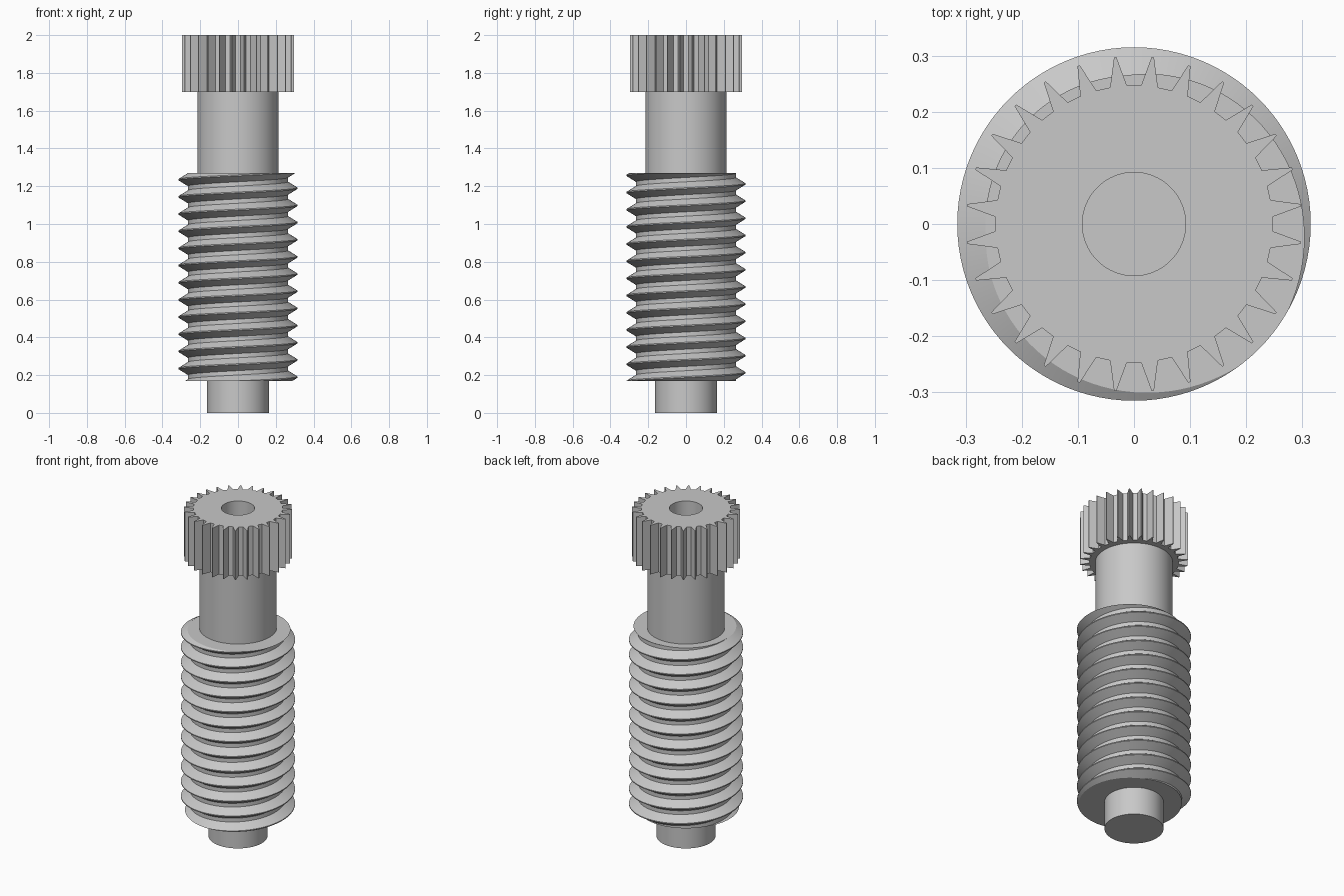
import bpy
import bmesh
from math import cos, sin, pi, radians
from mathutils import Vector

if "Cube" in bpy.data.objects:
    bpy.data.objects.remove(bpy.data.objects["Cube"])

# Single plain grey metal
steel = bpy.data.materials.new("grey_steel")
steel.use_nodes = True
GREY = (0.58, 0.58, 0.58, 1)
steel.diffuse_color = GREY
steel.node_tree.nodes["Principled BSDF"].inputs["Base Color"].default_value = GREY

THREAD_BOTTOM, THREAD_TOP, GEAR_BOTTOM, TOP = 0.17, 1.27, 1.70, 2.0


def polar(r, a, z):
    return Vector((r * cos(a), r * sin(a), z))


def finish(bm, name):
    bmesh.ops.recalc_face_normals(bm, faces=bm.faces)
    mesh = bpy.data.meshes.new(name)
    bm.to_mesh(mesh)
    bm.free()
    mesh.materials.append(steel)
    obj = bpy.data.objects.new(name, mesh)
    bpy.context.collection.objects.link(obj)
    bpy.ops.object.select_all(action='DESELECT')
    obj.select_set(True)
    bpy.context.view_layer.objects.active = obj
    bpy.ops.object.shade_smooth_by_angle(angle=radians(25))


def cylinder(name, radius, z0, z1, sides=96):
    bm = bmesh.new()
    bmesh.ops.create_cone(bm, cap_ends=True, segments=sides, radius1=radius,
                          radius2=radius, depth=z1 - z0)
    bmesh.ops.translate(bm, verts=bm.verts, vec=(0, 0, (z0 + z1) / 2))
    finish(bm, name)


def worm_thread(pitch=0.0909, root=0.265, crest=0.315, crest_z=0.1895, columns=96):
    """Right-handed helical surface, cut flat at both ends."""
    half_tip, half_base = 0.003, 0.034
    profile = [(root, -half_base), (crest, -half_tip),
               (crest, half_tip), (root, half_base)]
    turns = range(-3, 15)
    bm = bmesh.new()
    grid = []
    for i in range(columns):
        a = 2 * pi * i / columns
        grid.append([bm.verts.new(polar(r, a, crest_z + pitch * (k + i / columns) + dz))
                     for k in turns for r, dz in profile])
    # The last column joins the first one a full turn higher
    grid.append(grid[0][len(profile):])
    for left, right in zip(grid, grid[1:]):
        for j in range(min(len(left), len(right)) - 1):
            bm.faces.new((left[j], right[j], right[j + 1], left[j + 1]))
    for z, up in ((THREAD_TOP, 1), (THREAD_BOTTOM, -1)):
        cut = bmesh.ops.bisect_plane(
            bm, geom=bm.verts[:] + bm.edges[:] + bm.faces[:], dist=1e-6,
            plane_co=(0, 0, z), plane_no=(0, 0, up), clear_outer=True)
        rim = [e for e in cut["geom_cut"] if isinstance(e, bmesh.types.BMEdge)]
        centre = bm.verts.new((0, 0, z))
        for e in rim:
            bm.faces.new((e.verts[0], e.verts[1], centre))
    finish(bm, "worm_thread")


def pinion(teeth=28, root=0.247, tip=0.299, hole=0.092, depth=0.29, sides=64):
    """Spur gear with trapezoid teeth and a blind centre hole."""
    step = 2 * pi / teeth
    tooth = [(root, -3.5), (tip, -0.4), (tip, 0.4), (root, 3.5)]
    outline = [(r, (t + 0.5) * step + radians(d))
               for t in range(teeth) for r, d in tooth]
    circle = [(hole, 2 * pi * i / sides) for i in range(sides)]
    bm = bmesh.new()
    rims = []
    for points, floor in ((outline, GEAR_BOTTOM), (circle, TOP - depth)):
        low = [bm.verts.new(polar(r, a, floor)) for r, a in points]
        high = [bm.verts.new(polar(r, a, TOP)) for r, a in points]
        bm.faces.new(low)
        for i in range(len(points)):
            wall = bm.faces.new((low[i - 1], low[i], high[i], high[i - 1]))
            rims.append(wall.edges[2])
    # Top face between the tooth outline and the hole
    bmesh.ops.triangle_fill(bm, edges=rims, use_beauty=True, normal=(0, 0, 1))
    finish(bm, "pinion_gear")


cylinder("lower_journal", 0.163, 0, THREAD_BOTTOM)
worm_thread()
cylinder("neck", 0.214, THREAD_TOP, GEAR_BOTTOM)
pinion()
